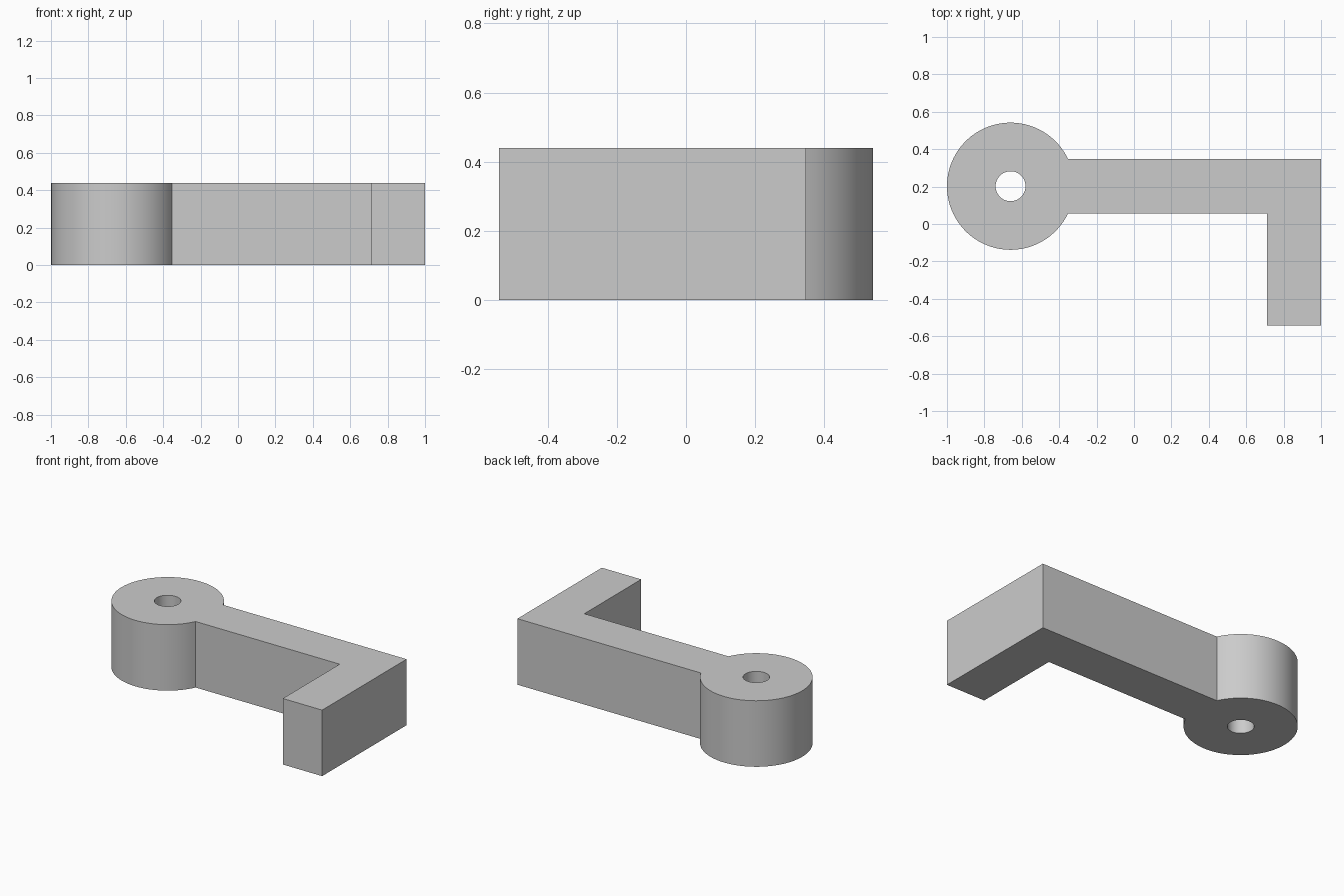
import bpy, bmesh, math
from mathutils import Vector

if "Cube" in bpy.data.objects:
    bpy.data.objects.remove(bpy.data.objects["Cube"], do_unlink=True)

HEIGHT = 0.44
EYE = Vector((-0.66, 0.202, 0))
EYE_R, HOLE_R = 0.34, 0.08
HALF_W = 0.145
END_X, FOOT_Y = 1.0, -0.542

# Plain grey material
grey = bpy.data.materials.new("plain grey")
grey.use_nodes = True
colour = (0.6, 0.6, 0.6, 1)
grey.diffuse_color = colour
grey.node_tree.nodes["Principled BSDF"].inputs["Base Color"].default_value = colour


def arc(radius, start, end, steps):
    """Points from start to end angle around the eye."""
    return [EYE + radius * Vector((math.cos(a), math.sin(a), 0))
            for a in (start + (end - start) * i / steps for i in range(steps + 1))]


def add_loop(bm, points):
    verts = [bm.verts.new(p) for p in points]
    return [bm.edges.new((v, verts[i - 1])) for i, v in enumerate(verts)]


# Outline: round eye, straight arm and bent foot
join = math.asin(HALF_W / EYE_R)
back_y, front_y = EYE.y + HALF_W, EYE.y - HALF_W
inner_x = END_X - 2 * HALF_W
outline = arc(EYE_R, join, math.tau - join, 72)
outline += [Vector((x, y, 0)) for x, y in (
    (inner_x, front_y), (inner_x, FOOT_Y), (END_X, FOOT_Y), (END_X, back_y))]
hole = arc(HOLE_R, 0, math.tau, 48)[:-1]

# Fill the outline around the hole and raise it to full height
bm = bmesh.new()
edges = add_loop(bm, outline) + add_loop(bm, hole)
bmesh.ops.triangle_fill(bm, edges=edges, use_beauty=True, use_dissolve=False)
raised = bmesh.ops.extrude_face_region(bm, geom=bm.faces[:], use_keep_orig=True)
top = [g for g in raised["geom"] if isinstance(g, bmesh.types.BMVert)]
bmesh.ops.translate(bm, verts=top, vec=(0, 0, HEIGHT))
bmesh.ops.recalc_face_normals(bm, faces=bm.faces[:])

mesh = bpy.data.meshes.new("lever_arm")
bm.to_mesh(mesh)
bm.free()
mesh.materials.append(grey)
lever = bpy.data.objects.new("lever_arm", mesh)
bpy.context.collection.objects.link(lever)

# Smooth the round walls, keep the corners sharp
bpy.ops.object.select_all(action="DESELECT")
lever.select_set(True)
bpy.context.view_layer.objects.active = lever
bpy.ops.object.shade_smooth_by_angle(angle=math.radians(30))
